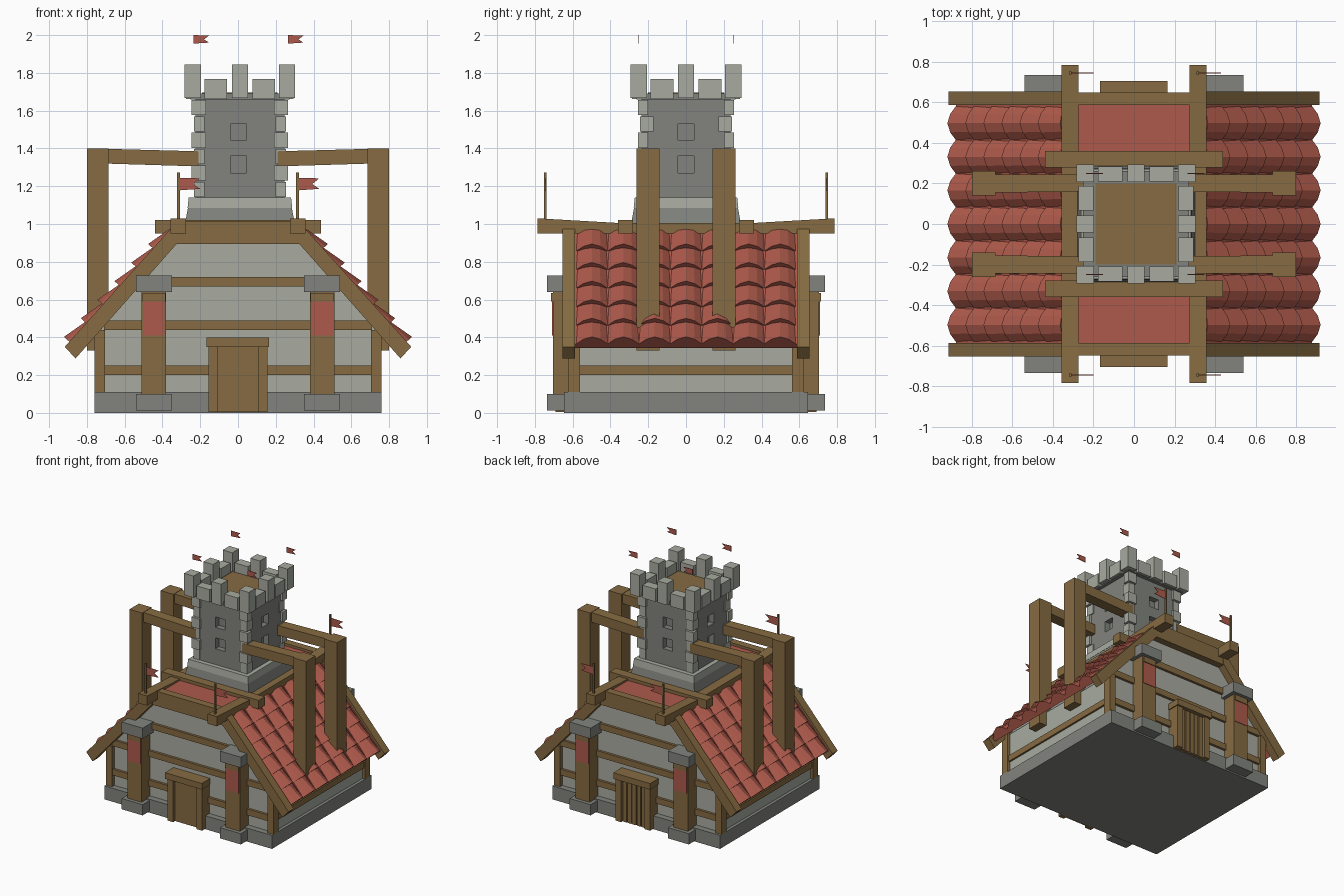
import bpy, bmesh, math
from mathutils import Vector

if "Cube" in bpy.data.objects:
    bpy.data.objects.remove(bpy.data.objects["Cube"])


def material(name, r, g, b):
    m = bpy.data.materials.new(name)
    lin = [((c / 255 + 0.055) / 1.055) ** 2.4 for c in (r, g, b)]
    m.diffuse_color = (*lin, 1)
    m.use_nodes = True
    m.node_tree.nodes["Principled BSDF"].inputs["Base Color"].default_value = m.diffuse_color
    return m


WOOD = material("brown wood", 134, 107, 66)
LIGHT = material("light stone", 168, 171, 160)
DARK = material("dark stone", 130, 132, 126)
RED = material("red clay", 174, 90, 75)


class Part:
    """Collects simple solids and turns them into one named object."""

    def __init__(self, name, mat):
        self.name, self.mat, self.bm = name, mat, bmesh.new()

    def box(self, x0, x1, y0, y1, z0, z1, taper=0.0):
        t = taper
        lo = [(x0, y0, z0), (x1, y0, z0), (x1, y1, z0), (x0, y1, z0)]
        hi = [(x0 + t, y0 + t, z1), (x1 - t, y0 + t, z1), (x1 - t, y1 - t, z1), (x0 + t, y1 - t, z1)]
        return self.loft(lo, hi)

    def loft(self, a, b):
        va = [self.bm.verts.new(p) for p in a]
        vb = [self.bm.verts.new(p) for p in b]
        n = len(a)
        self.bm.faces.new(va)
        self.bm.faces.new(vb[::-1])
        for i in range(n):
            j = (i + 1) % n
            self.bm.faces.new((va[i], vb[i], vb[j], va[j]))
        return self

    def along_y(self, pts, y0, y1):
        return self.loft([(x, y0, z) for x, z in pts], [(x, y1, z) for x, z in pts])

    def along_x(self, pts, x0, x1):
        return self.loft([(x0, y, z) for y, z in pts], [(x1, y, z) for y, z in pts])

    def mirror(self, x=False, y=False):
        for axis, on in ((0, x), (1, y)):
            if on:
                r = bmesh.ops.duplicate(self.bm, geom=self.bm.verts[:] + self.bm.edges[:] + self.bm.faces[:])
                for v in r["geom"]:
                    if isinstance(v, bmesh.types.BMVert):
                        v.co[axis] *= -1
        return self

    def done(self):
        bmesh.ops.recalc_face_normals(self.bm, faces=self.bm.faces[:])
        me = bpy.data.meshes.new(self.name)
        self.bm.to_mesh(me)
        self.bm.free()
        me.materials.append(self.mat)
        ob = bpy.data.objects.new(self.name, me)
        bpy.context.collection.objects.link(ob)
        return ob


# --- House body ---
Part("foundation", DARK).box(-0.76, 0.76, -0.645, 0.645, 0, 0.11).done()
Part("plaster_walls", LIGHT).along_y(
    [(-0.735, 0.11), (0.735, 0.11), (0.735, 0.44), (0.34, 0.92), (-0.34, 0.92), (-0.735, 0.44)], -0.595, 0.595).done()
Part("corner_posts", WOOD).box(0.705, 0.76, 0.56, 0.625, 0.11, 0.44).mirror(True, True).done()

p = Part("wall_beams", WOOD)
for half, z0, z1 in ((0.72, 0.2, 0.25), (0.71, 0.44, 0.49), (0.52, 0.67, 0.72)):
    p.box(-half, half, 0.58, 0.615, z0, z1)
p.mirror(y=True).done()
Part("side_beams", WOOD).box(0.72, 0.75, -0.57, 0.57, 0.2, 0.25).mirror(True).done()

# --- Pillars with banners on front and back ---
Part("pillars", WOOD).box(0.38, 0.51, 0.58, 0.705, 0.09, 0.65).mirror(True, True).done()
p = Part("pillar_stones", DARK)
p.box(0.35, 0.54, 0.58, 0.735, 0.012, 0.1).box(0.35, 0.54, 0.58, 0.735, 0.64, 0.727)
p.mirror(True, True).done()
Part("pillar_banners", RED).box(0.388, 0.502, 0.70, 0.709, 0.41, 0.59).mirror(True, True).done()
Part("pillar_clips", WOOD).box(0.385, 0.505, 0.70, 0.715, 0.59, 0.635).mirror(True, True).done()

# --- Doors ---
Part("door_frames", WOOD).box(0.105, 0.157, 0.58, 0.69, 0.005, 0.36).mirror(True, True).done()
Part("door_lintels", WOOD).box(-0.168, 0.165, 0.58, 0.705, 0.35, 0.4).mirror(y=True).done()
Part("front_door", WOOD).box(-0.105, 0.105, -0.665, -0.58, 0.005, 0.35).done()
p = Part("back_door_planks", WOOD)
for i in range(5):
    x = -0.105 + i * 0.042
    p.box(x + 0.004, x + 0.038, 0.58, 0.672, 0.005, 0.35)
p.done()

# --- Roof slopes ---
TOP, EAVE = Vector((0.345, 0, 0.955)), Vector((0.88, 0, 0.365))
run = EAVE - TOP
normal = Vector((-run.z, 0, run.x)).normalized()
a, b = TOP, EAVE
c, d = EAVE - normal * 0.03, TOP - normal * 0.03
Part("roof_slabs", RED).along_y([(v.x, v.z) for v in (a, b, c, d)], -0.59, 0.59).mirror(True).done()

# Peaked tiles, each lifted at its lower end
ROWS, COLS, W = 6, 7, 0.166
PROFILE = [(-1, 0), (-0.55, 0.66), (0, 1), (0.55, 0.66), (1, 0)]
p = Part("roof_tiles", RED)
for row in range(ROWS):
    for col in range(COLS):
        yc = (col - (COLS - 1) / 2) * W
        ends = []
        for s, h, w in ((row / ROWS, 0.026, 0.92), ((row + 1) / ROWS, 0.056, 1.0)):
            base = TOP + run * s
            ends.append([base + normal * (h * k) + Vector((0, yc + u * w * W / 2, 0)) for u, k in PROFILE])
        p.loft(*ends)
p.mirror(True).done()

# --- Roof timbers ---
Part("gable_rafters", WOOD).along_y(
    [(0.917, 0.35), (0.86, 0.288), (0.32, 0.9), (0.32, 0.98), (0.352, 0.98)], 0.588, 0.655).mirror(True, True).done()
Part("gable_top_beams", WOOD).box(-0.35, 0.35, 0.588, 0.65, 0.895, 1.015).mirror(y=True).done()
Part("flat_roof", RED).box(-0.33, 0.33, -0.6, 0.6, 0.91, 0.995).done()
Part("ridge_beams", WOOD).along_x(
    [(-0.785, 0.95), (0.785, 0.95), (0.785, 1.03), (0.35, 1.005), (-0.35, 1.005), (-0.785, 1.03)],
    0.275, 0.358).mirror(True).done()
Part("cross_beams", WOOD).box(-0.44, 0.44, 0.28, 0.36, 0.95, 1.022).mirror(y=True).done()

# --- Outer frame propping the tower ---
Part("tall_posts", WOOD).box(0.685, 0.8, 0.14, 0.262, 0.33, 1.4).mirror(True, True).done()
Part("brace_beams", WOOD).loft(
    [(0.21, 0.16, 1.305), (0.21, 0.245, 1.305), (0.21, 0.245, 1.385), (0.21, 0.16, 1.385)][::-1],
    [(0.7, 0.155, 1.32), (0.7, 0.245, 1.32), (0.7, 0.245, 1.398), (0.7, 0.155, 1.398)][::-1]
).mirror(True, True).done()

# --- Tower (slightly off centre) ---
CX = 0.01


def square(part, half, z0, z1, taper=0.0):
    return part.box(CX - half, CX + half, -half, half, z0, z1, taper)


square(Part("tower_footing", DARK), 0.293, 0.99, 1.085, 0.018).done()
square(Part("tower_plinth", LIGHT), 0.277, 1.085, 1.14, 0.006).done()
shaft = square(Part("tower_shaft", DARK), 0.235, 1.13, 1.67).done()

# Window recesses on all four sides
p = Part("window_cutter", DARK)
for z0, z1 in ((1.27, 1.36), (1.445, 1.53)):
    for s in (-1, 1):
        e0, e1 = sorted((s * 0.19, s * 0.3))
        p.box(CX - 0.05, CX + 0.035, e0, e1, z0, z1)
        p.box(CX + e0, CX + e1, -0.042, 0.042, z0, z1)
cutter = p.done()
cutter.hide_render = True
mod = shaft.modifiers.new("windows", "BOOLEAN")
mod.object, mod.operation, mod.solver = cutter, "DIFFERENCE", "EXACT"
bpy.context.view_layer.objects.active = shaft
bpy.ops.object.modifier_apply(modifier=mod.name)
bpy.data.objects.remove(cutter)

# Alternating corner stones
p = Part("tower_corner_stones", LIGHT)
H = 0.52 / 6
for i in range(6):
    z = 1.14 + i * H
    out = 0.255 if i % 2 else 0.243
    lx, ly = (0.075, 0.055) if i % 2 else (0.055, 0.07)
    for sx in (-1, 1):
        for sy in (-1, 1):
            x0, x1 = sorted((CX + sx * out, CX + sx * (out - lx)))
            y0, y1 = sorted((sy * out, sy * (out - ly)))
            p.box(x0, x1, y0, y1, z + 0.003, z + H - 0.003)
p.done()

# Parapet, platform and battlements
square(Part("tower_parapet", DARK), 0.262, 1.66, 1.69).done()
square(Part("tower_platform", WOOD), 0.2, 1.67, 1.697).done()
p = Part("battlements", LIGHT)
for sx in (-1, 0, 1):
    for sy in (-1, 0, 1):
        if sx or sy:
            x, y = CX + sx * 0.25, sy * 0.25
            p.box(x - 0.043, x + 0.043, y - 0.043, y + 0.043, 1.668, 1.845)
for s in (-1, 1):
    for t in (-1, 1):
        x, y = CX + t * 0.127, s * 0.247
        p.box(x - 0.06, x + 0.06, y - 0.038, y + 0.038, 1.663, 1.768)
        x, y = CX + s * 0.247, t * 0.127
        p.box(x - 0.038, x + 0.038, y - 0.06, y + 0.06, 1.663, 1.768)
p.done()

# --- Flags ---
Part("flag_poles", WOOD).box(0.308, 0.322, 0.738, 0.752, 1.02, 1.272).mirror(True, True).done()
p = Part("flags", RED)


def flag(x, y, z, w, h):
    p.along_y([(x, z), (x + w, z + h * 0.12), (x + w * 0.68, z + h * 0.5), (x + w, z + h * 0.95), (x, z + h)],
              y - 0.002, y + 0.002)


for y in (-1, 1):
    for x in (-1, 1):
        flag(x * 0.315, y * 0.745, 1.178, 0.115, 0.067)
        flag(CX + 0.004 + x * 0.25, y * 0.25, 1.955, 0.083, 0.045)
p.done()
